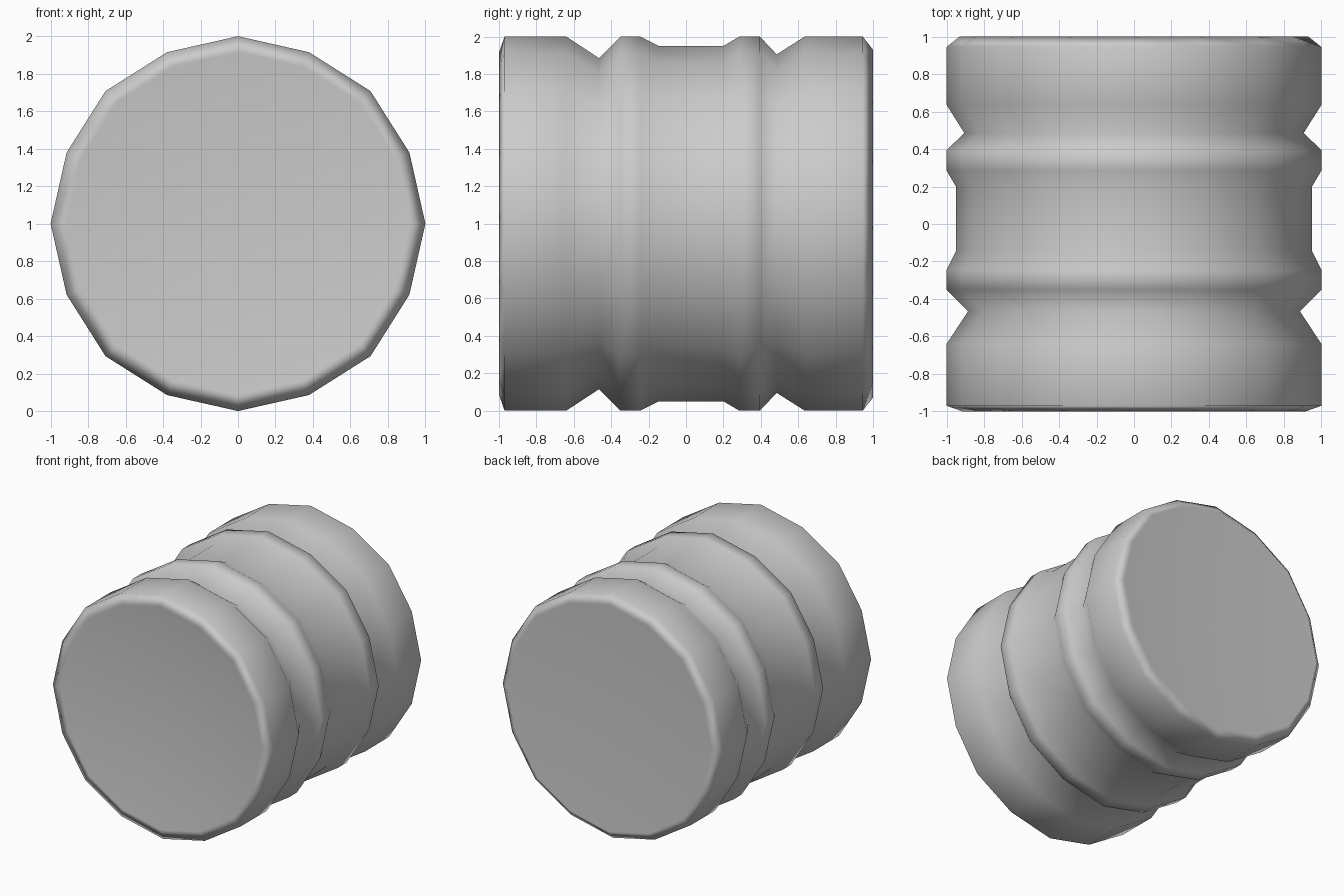
import bpy, bmesh
from math import cos, sin, tau

if "Cube" in bpy.data.objects:
    bpy.data.objects.remove(bpy.data.objects["Cube"])

SIDES = 16
DISH = 0.16
# Lathe profile: (position along y, radius), front to back
PROFILE = [(-1.0, 0.915), (-0.97, 1.0), (-0.64, 1.0), (-0.465, 0.885),
           (-0.35, 1.0), (-0.245, 1.0), (-0.145, 0.95), (0.2, 0.95),
           (0.285, 1.0), (0.395, 1.0), (0.485, 0.905), (0.635, 1.0),
           (0.945, 1.0), (1.0, 0.93)]

# Grooved drum lying along y; every other corner sits slightly further in
bm = bmesh.new()
rings = []
for y, r in PROFILE:
    radii = [r * (0.99 if i % 2 else 1.0) for i in range(SIDES)]
    rings.append([bm.verts.new((k * cos(tau * i / SIDES), y, 1 + k * sin(tau * i / SIDES)))
                  for i, k in enumerate(radii)])
for a, b in zip(rings, rings[1:]):
    for i in range(SIDES):
        j = (i + 1) % SIDES
        bm.faces.new((a[i], a[j], b[j], b[i]))

# Shallow dished end caps
for ring, y in ((rings[0], -1 + DISH), (rings[-1], 1 - DISH)):
    hub = bm.verts.new((0, y, 1))
    for i in range(SIDES):
        bm.faces.new((ring[i], ring[(i + 1) % SIDES], hub))
bmesh.ops.recalc_face_normals(bm, faces=bm.faces)
for f in bm.faces:
    f.smooth = True

mesh = bpy.data.meshes.new("grooved_drum")
bm.to_mesh(mesh)
bm.free()
drum = bpy.data.objects.new("grooved_drum", mesh)
bpy.context.collection.objects.link(drum)

# Keep the broad caps evenly shaded beside the soft rims
weighted = drum.modifiers.new("weighted_normals", 'WEIGHTED_NORMAL')
weighted.weight = 50
